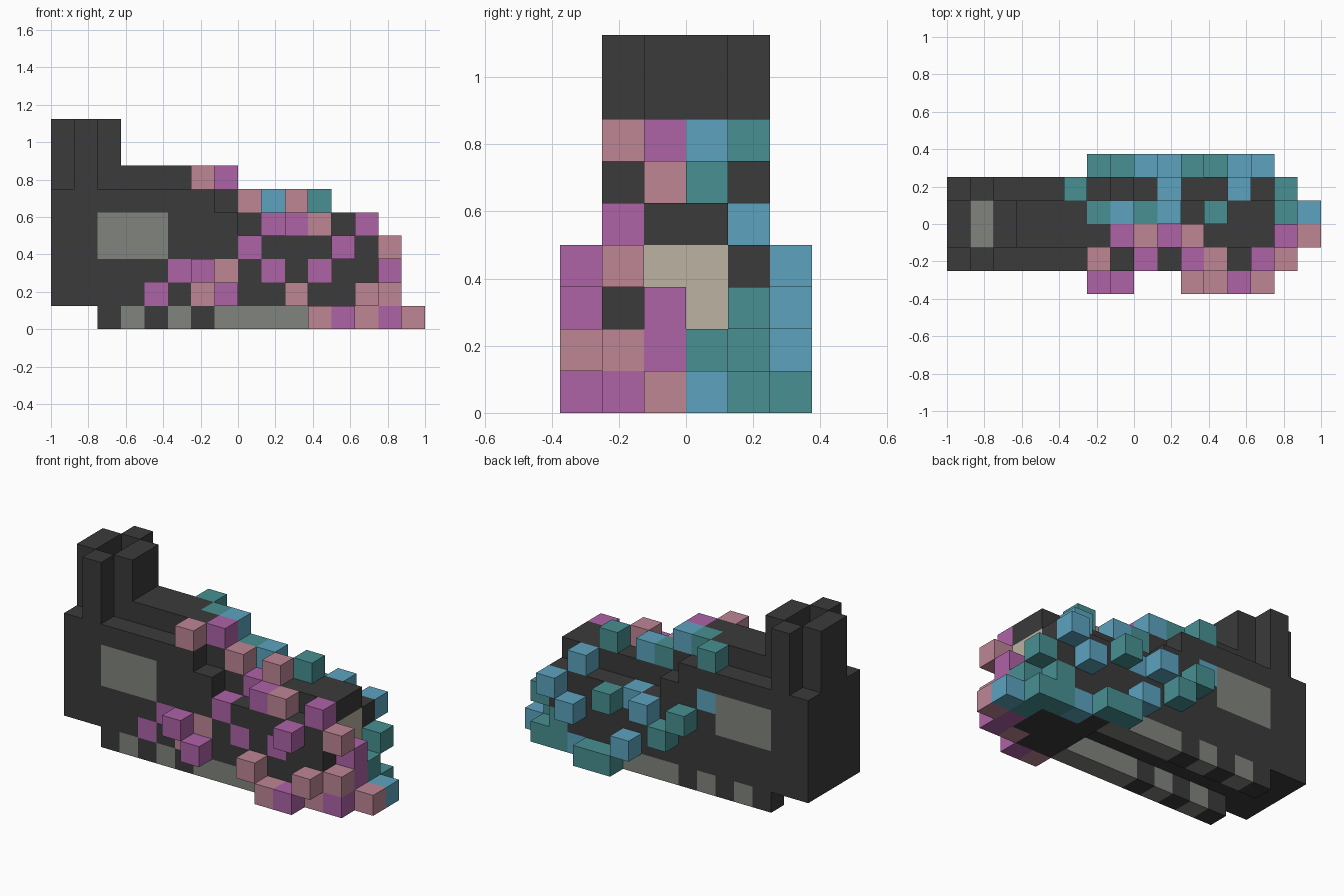
import bpy
import bmesh
from mathutils import Vector

CELL = 0.125
AXES = [Vector(a) for a in ((1, 0, 0), (0, 1, 0), (0, 0, 1))]

starter = bpy.data.objects.get("Cube")
if starter:
    bpy.data.objects.remove(starter, do_unlink=True)


def make_material(name, colour):
    material = bpy.data.materials.new(name)
    material.use_nodes = True
    rgba = (*colour, 1.0)
    material.diffuse_color = rgba
    material.node_tree.nodes["Principled BSDF"].inputs["Base Color"].default_value = rgba
    return material


materials = {
    "charcoal": make_material("charcoal", (0.043, 0.043, 0.043)),
    "grey": make_material("grey", (0.22, 0.23, 0.21)),
    "beige": make_material("beige", (0.5, 0.45, 0.36)),
    "pink": make_material("pink", (0.51, 0.24, 0.3)),
    "magenta": make_material("magenta", (0.42, 0.125, 0.39)),
    "teal": make_material("teal", (0.065, 0.28, 0.29)),
    "blue": make_material("blue", (0.11, 0.37, 0.52)),
}

# Every filled cell maps to its part name and its colour.
cells = {}


def fill(part, colour, xs, ys, zs):
    """Fill a block of cells; each range includes both ends."""
    for x in range(xs[0], xs[1] + 1):
        for y in range(ys[0], ys[1] + 1):
            for z in range(zs[0], zs[1] + 1):
                cells[x, y, z] = (part, colour)


def dot(part, colour, *places):
    for place in places:
        cells[place] = (part, colour)


# Stepped body, tapering towards +x
fill("body", "charcoal", (-8, 5), (-2, 1), (1, 3))
fill("body", "charcoal", (-8, -1), (-2, 1), (4, 4))
fill("body", "charcoal", (0, 5), (-1, 0), (4, 4))
fill("body", "charcoal", (-8, -2), (-2, 1), (5, 5))
fill("body", "charcoal", (-1, -1), (-1, 0), (5, 5))
fill("body", "charcoal", (3, 5), (-2, 1), (0, 0))
fill("roof_ridge", "charcoal", (-5, -2), (-1, 0), (6, 6))

# Side windows and the two ground rails
for side in (-2, 1):
    fill("window", "grey", (-6, -4), (side, side), (3, 4))
    fill("rail", "charcoal", (-6, 2), (side, side), (0, 0))
    for start, end in ((-5, -5), (-3, -3), (-1, 2)):
        fill("rail", "grey", (start, end), (side, side), (0, 0))

# Open chimney with a grey floor
fill("chimney", "charcoal", (-7, -7), (-2, 1), (6, 8))
fill("chimney", "charcoal", (-8, -6), (-1, 0), (6, 8))
for y in (-1, 0):
    for z in (6, 7, 8):
        del cells[-7, y, z]
    dot("chimney", "grey", (-7, y, 5))

# Beige nose panel
dot("nose_panel", "beige", (5, -1, 3), (5, 0, 3), (5, 0, 2))

# Blocks on the front side
dot("front_blocks", "magenta",
    (-2, -3, 2), (-1, -3, 1), (4, -3, 3), (4, -3, 0), (-4, -2, 1),
    (-3, -2, 2), (0, -2, 3), (1, -2, 2), (3, -2, 2), (2, -2, 4), (5, -2, 4))
dot("front_blocks", "pink",
    (2, -3, 1), (3, -3, 0), (5, -3, 1), (-2, -2, 1), (-1, -2, 2),
    (3, -2, 4), (5, -2, 0))

# Blocks on the back side
dot("back_blocks", "teal",
    (-2, 2, 3), (-1, 2, 2), (2, 2, 3), (2, 2, 0), (3, 2, 0),
    (5, 1, 1), (5, 1, 0))
dot("back_blocks", "blue",
    (0, 2, 3), (1, 2, 1), (4, 2, 2), (5, 2, 3), (4, 1, 4),
    (1, 1, 3), (-3, 1, 4), (4, 1, 0))

# Blocks along the top
dot("top_blocks", "pink", (-2, -2, 6), (0, -1, 5), (2, -1, 5))
dot("top_blocks", "magenta", (-1, -1, 6), (1, -1, 4))
dot("top_blocks", "teal", (-3, 1, 6), (-2, 0, 6), (0, 0, 5), (3, 0, 5))
dot("top_blocks", "blue", (-1, 0, 6), (1, 0, 5))

# Blocks around the nose
dot("nose_blocks", "pink", (6, -2, 3), (6, -2, 1), (7, -1, 0))
dot("nose_blocks", "magenta", (6, -2, 0), (6, -1, 0), (6, -1, 1), (6, -1, 2))
dot("nose_blocks", "teal", (6, 0, 0), (6, 0, 1), (6, 1, 0), (6, 1, 2))
dot("nose_blocks", "blue", (7, 0, 0))


def build_part(part):
    """Make one mesh from the part's exposed cell faces."""
    own = {place: colour for place, (name, colour) in cells.items() if name == part}
    palette = sorted(set(own.values()))
    bm = bmesh.new()
    for place, colour in own.items():
        centre = Vector(place) + Vector((0.5, 0.5, 0.5))
        for axis in range(3):
            for sign in (-1, 1):
                normal = AXES[axis] * sign
                if tuple(int(c) for c in Vector(place) + normal) in cells:
                    continue
                u = AXES[(axis + 1) % 3] / 2
                v = AXES[(axis + 2) % 3] * sign / 2
                middle = centre + normal / 2
                corners = (middle - u - v, middle + u - v, middle + u + v, middle - u + v)
                face = bm.faces.new([bm.verts.new(c * CELL) for c in corners])
                face.material_index = palette.index(colour)
    bmesh.ops.remove_doubles(bm, verts=bm.verts, dist=CELL / 100)
    bmesh.ops.dissolve_limit(bm, angle_limit=0.01, verts=bm.verts, edges=bm.edges,
                             delimit={"MATERIAL"})
    mesh = bpy.data.meshes.new(part)
    bm.to_mesh(mesh)
    bm.free()
    for colour in palette:
        mesh.materials.append(materials[colour])
    bpy.context.collection.objects.link(bpy.data.objects.new(part, mesh))


for part in sorted({name for name, colour in cells.values()}):
    build_part(part)
